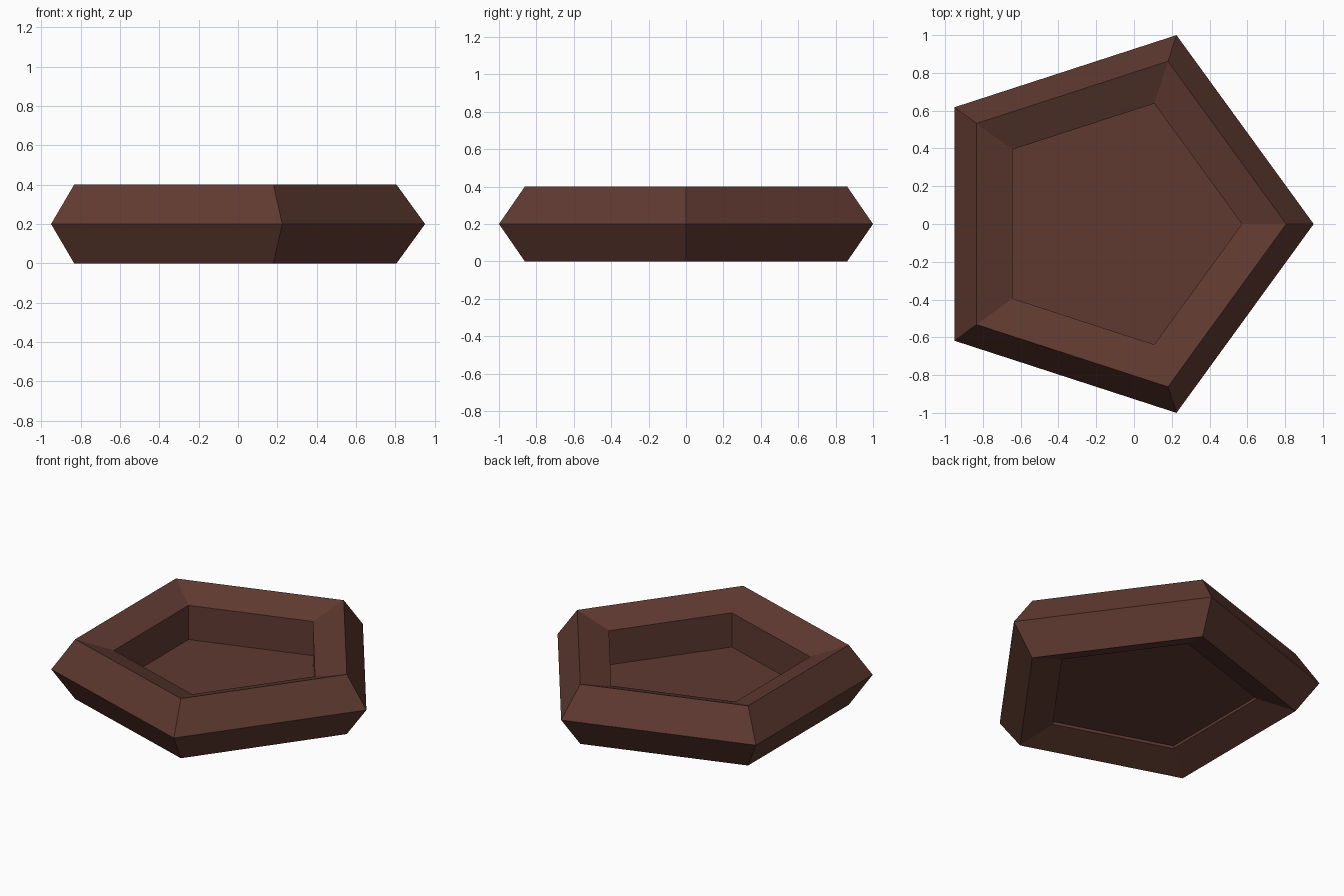
import bpy, bmesh, math

if "Cube" in bpy.data.objects:
    bpy.data.objects.remove(bpy.data.objects["Cube"])

SIDES = 5             # pentagon path and pentagon cross-section
MAJOR, MINOR = 0.841, 0.2103
CX, CZ = -0.10, 0.20
FLOOR_Z = 0.095

brown = bpy.data.materials.new("dark brown")
brown.diffuse_color = (0.115, 0.042, 0.030, 1)
brown.use_nodes = True
brown.node_tree.nodes["Principled BSDF"].inputs["Base Color"].default_value = brown.diffuse_color


def finish(bm, name):
    bmesh.ops.recalc_face_normals(bm, faces=bm.faces)
    mesh = bpy.data.meshes.new(name)
    bm.to_mesh(mesh)
    bm.free()
    mesh.materials.append(brown)
    obj = bpy.data.objects.new(name, mesh)
    bpy.context.collection.objects.link(obj)
    return obj


def ring_point(i, radius, z):
    a = math.tau * i / SIDES
    return (CX + radius * math.cos(a), radius * math.sin(a), z)


# rim: five-sided ring with a five-sided section
bm = bmesh.new()
loops = []
for i in range(SIDES):
    loop = []
    for j in range(SIDES):
        t = math.tau * j / SIDES
        loop.append(bm.verts.new(ring_point(i, MAJOR + MINOR * math.cos(t),
                                            CZ + MINOR * math.sin(t))))
    loops.append(loop)
for i in range(SIDES):
    a, b = loops[i], loops[(i + 1) % SIDES]
    for j in range(SIDES):
        k = (j + 1) % SIDES
        bm.faces.new((a[j], b[j], b[k], a[k]))
finish(bm, "rim")

# floor: thin pentagon sheet closing the opening
bm = bmesh.new()
inner = MAJOR + MINOR * math.cos(math.tau * 2 / SIDES)
bm.faces.new([bm.verts.new(ring_point(i, inner, FLOOR_Z)) for i in range(SIDES)])
floor = finish(bm, "floor")
if floor.data.polygons[0].normal.z < 0:
    floor.data.flip_normals()
